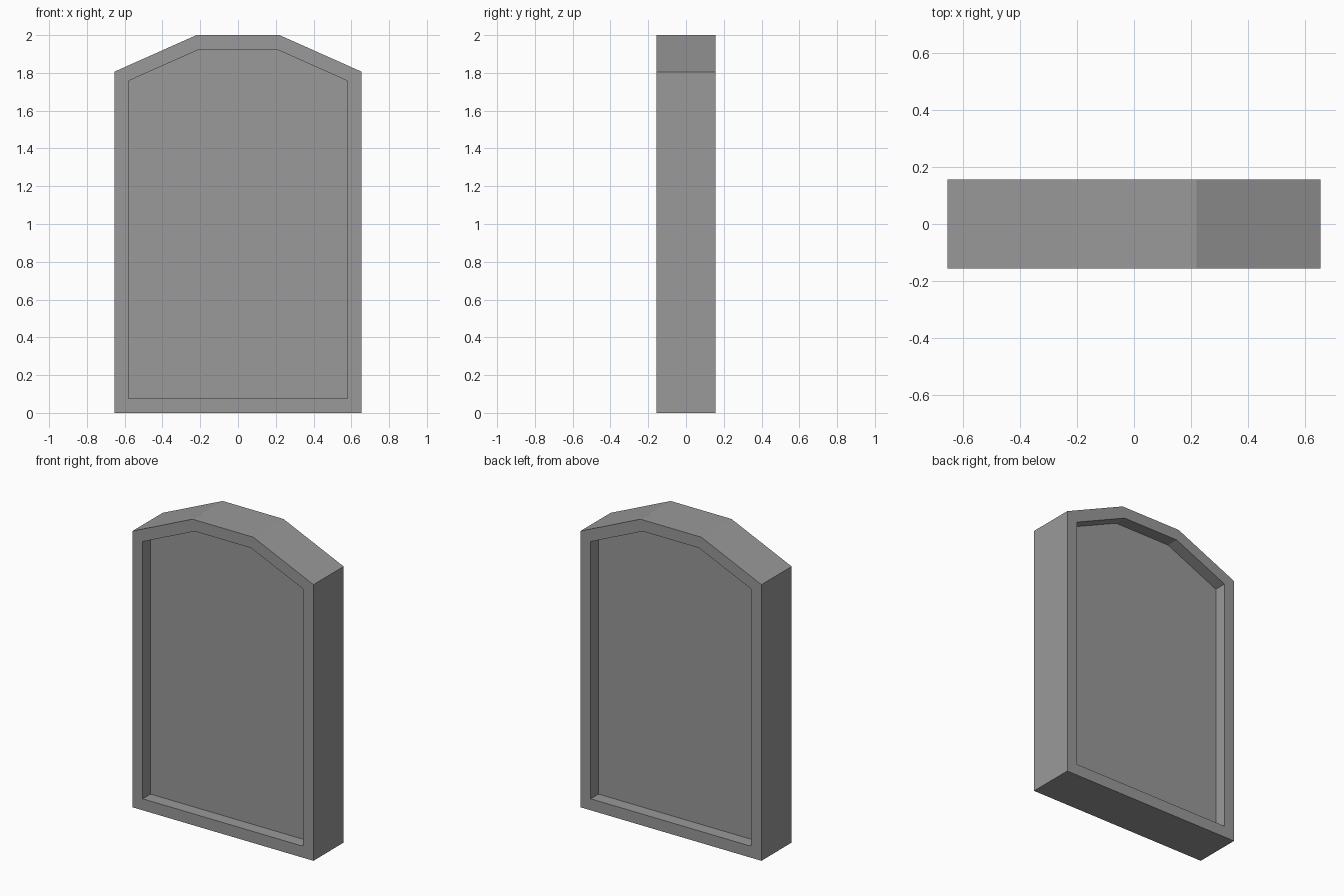
import bpy, bmesh

if "Cube" in bpy.data.objects:
    bpy.data.objects.remove(bpy.data.objects["Cube"])

HALF_DEPTH = 0.156
RIM = 0.075
RECESS = 0.081

# Arched slab outline, right half mirrored to the left
right = [(0.655, 0.0), (0.655, 1.806), (0.22, 2.0)]
outline = right + [(-x, z) for x, z in reversed(right)]

bm = bmesh.new()
base = bm.faces.new([bm.verts.new((x, -HALF_DEPTH, z)) for x, z in outline])
ext = bmesh.ops.extrude_face_region(bm, geom=[base], use_keep_orig=True)
verts = [g for g in ext["geom"] if isinstance(g, bmesh.types.BMVert)]
bmesh.ops.translate(bm, verts=verts, vec=(0, 2 * HALF_DEPTH, 0))
bmesh.ops.recalc_face_normals(bm, faces=bm.faces[:])
bm.normal_update()

# Recessed panel inside an even rim, on the front and the back
for face in [f for f in bm.faces if abs(f.normal.y) > 0.9]:
    direction = face.normal.copy()
    bmesh.ops.inset_region(bm, faces=[face], thickness=RIM, use_even_offset=True)
    panel = bmesh.ops.extrude_discrete_faces(bm, faces=[face])["faces"][0]
    bmesh.ops.translate(bm, verts=panel.verts[:], vec=-direction * RECESS)

bmesh.ops.recalc_face_normals(bm, faces=bm.faces[:])
mesh = bpy.data.meshes.new("arched_slab")
bm.to_mesh(mesh)
bm.free()

# Dark grey surface
grey = bpy.data.materials.new("dark_grey")
grey.diffuse_color = (0.32, 0.32, 0.32, 1.0)
grey.use_nodes = True
grey.node_tree.nodes["Principled BSDF"].inputs["Base Color"].default_value = grey.diffuse_color
mesh.materials.append(grey)
bpy.context.collection.objects.link(bpy.data.objects.new("arched_slab", mesh))
